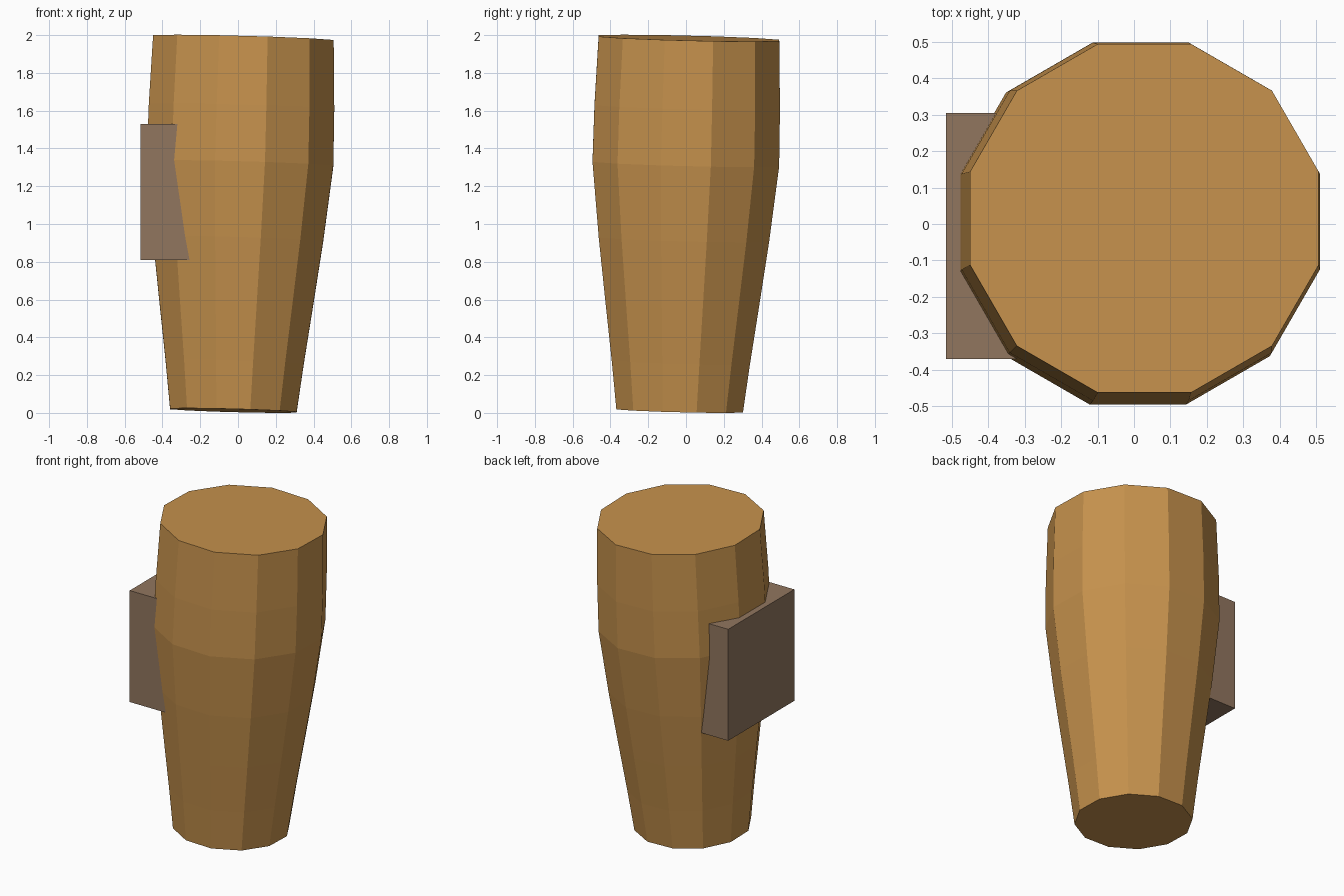
import bpy, bmesh, math
from mathutils import Matrix, Vector

if "Cube" in bpy.data.objects:
    bpy.data.objects.remove(bpy.data.objects["Cube"])


def material(name, rgb):
    m = bpy.data.materials.new(name)
    m.diffuse_color = (*rgb, 1)
    m.use_nodes = True
    m.node_tree.nodes["Principled BSDF"].inputs["Base Color"].default_value = m.diffuse_color
    return m


def add_object(name, bm, mat):
    bmesh.ops.recalc_face_normals(bm, faces=bm.faces)
    me = bpy.data.meshes.new(name)
    bm.to_mesh(me)
    bm.free()
    me.materials.append(mat)
    ob = bpy.data.objects.new(name, me)
    bpy.context.collection.objects.link(ob)
    return ob


wood = material("warm tan", (0.565, 0.287, 0.074))
brown = material("dull brown", (0.283, 0.181, 0.114))

# Tapered twelve-sided body: (height, flat-to-centre distance), leaning slightly
SIDES = 12
PROFILE = [(0.0125, 0.335), (0.27, 0.366), (0.58, 0.407), (0.92, 0.451),
           (1.32, 0.494), (1.62, 0.491), (1.984, 0.478)]
LEAN = Vector((0.027, 0.025))
BASE = Vector((-0.025, -0.034))

bm = bmesh.new()
rings = []
for z, apothem in PROFILE:
    r = apothem / math.cos(math.pi / SIDES)
    ring = []
    for i in range(SIDES):
        a = 2 * math.pi * (i + 0.5) / SIDES
        d = Vector((math.cos(a), math.sin(a))) * r
        c = BASE + LEAN * z + d
        ring.append(bm.verts.new((c.x, c.y, z - LEAN.dot(d))))
    rings.append(ring)
for low, high in zip(rings, rings[1:]):
    for i in range(SIDES):
        j = (i + 1) % SIDES
        bm.faces.new((low[i], low[j], high[j], high[i]))
bm.faces.new(rings[0][::-1])
bm.faces.new(rings[-1])
add_object("tapered_body", bm, wood)

# Upright block set into the left side
bm = bmesh.new()
lo, hi = Vector((-0.515, -0.37, 0.81)), Vector((-0.2, 0.305, 1.53))
bmesh.ops.create_cube(bm, size=1, matrix=Matrix.Translation((lo + hi) / 2)
                      @ Matrix.Diagonal((*(hi - lo), 1)))
add_object("side_block", bm, brown)
